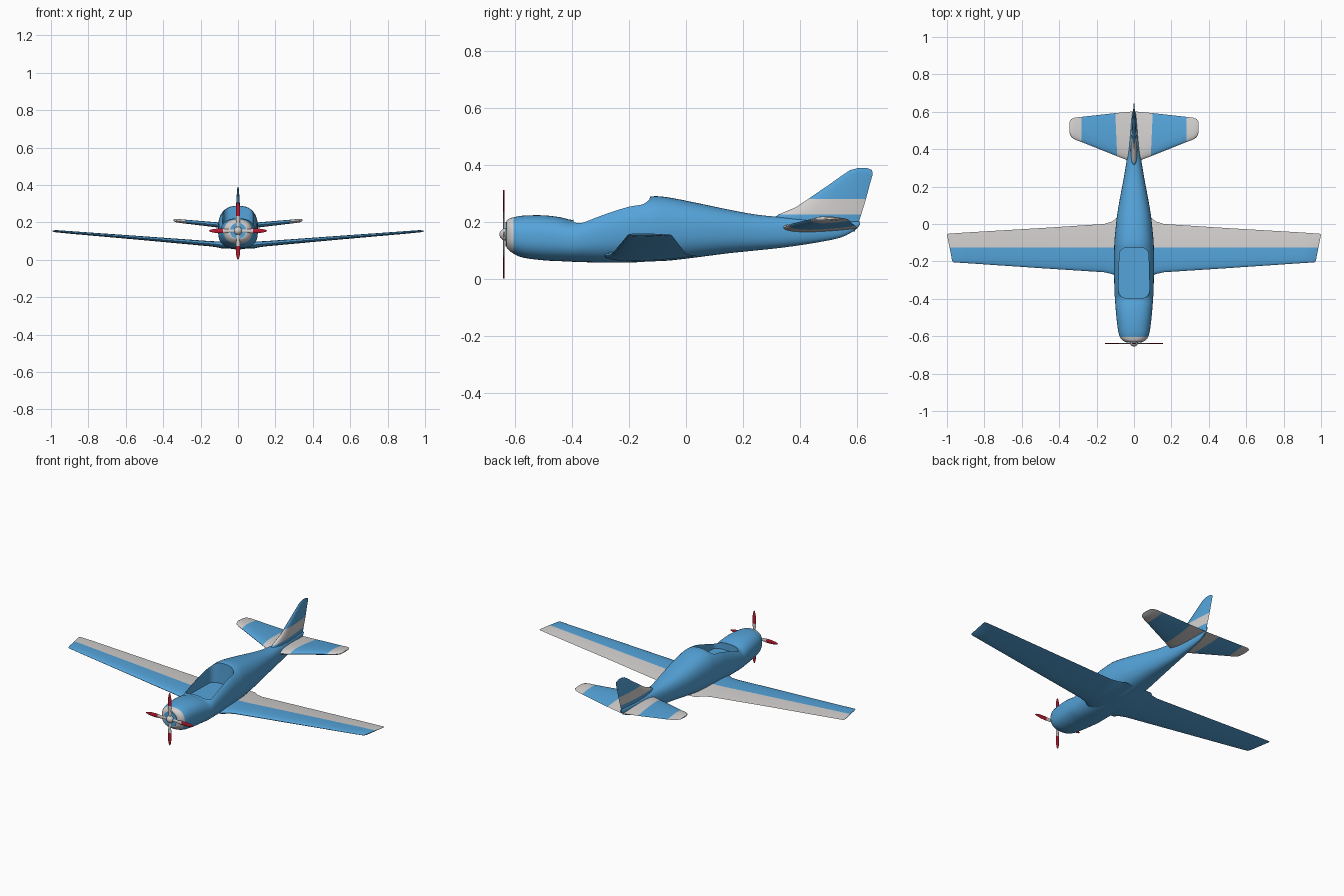
import bpy, bmesh, math
from mathutils import Vector

if "Cube" in bpy.data.objects:
    bpy.data.objects.remove(bpy.data.objects["Cube"])


def material(name, rgb):
    m = bpy.data.materials.new(name)
    m.diffuse_color = (*rgb, 1)
    m.use_nodes = True
    m.node_tree.nodes["Principled BSDF"].inputs["Base Color"].default_value = m.diffuse_color
    return m


BLUE = material("sky_blue", (0.09, 0.37, 0.70))
WHITE = material("pale_grey", (0.65, 0.63, 0.62))
RED = material("crimson", (0.50, 0.01, 0.03))


def loft(name, rings, mats, rule=lambda c, n: 0, angle=40):
    """Skin closed rings of equal size, cap the ends, colour faces by rule."""
    bm = bmesh.new()
    vs = [[bm.verts.new(p) for p in r] for r in rings]
    n = len(rings[0])
    for a, b in zip(vs, vs[1:]):
        for j in range(n):
            k = (j + 1) % n
            bm.faces.new((a[j], a[k], b[k], b[j]))
    bm.faces.new(vs[0][::-1])
    bm.faces.new(vs[-1])
    bmesh.ops.recalc_face_normals(bm, faces=bm.faces)
    for f in bm.faces:
        f.material_index = rule(f.calc_center_median(), f.normal)
    me = bpy.data.meshes.new(name)
    bm.to_mesh(me)
    bm.free()
    for m in mats:
        me.materials.append(m)
    ob = bpy.data.objects.new(name, me)
    bpy.context.collection.objects.link(ob)
    smooth(ob, angle)
    return ob


def smooth(ob, angle=40):
    bpy.ops.object.select_all(action='DESELECT')
    ob.select_set(True)
    bpy.context.view_layer.objects.active = ob
    bpy.ops.object.shade_smooth_by_angle(angle=math.radians(angle))


def oval(y, hw, zb, zt, e=2.0, n=40):
    """Superellipse ring standing across the y axis."""
    def p(v):
        return math.copysign(abs(v) ** (2 / e), v)
    ts = [2 * math.pi * i / n for i in range(n)]
    return [(hw * p(math.cos(t)), y, (zb + zt) / 2 + (zt - zb) / 2 * p(math.sin(t))) for t in ts]


def foil(lead, trail, thick, split=0.52):
    """Aerofoil outline as (chord fraction, y, offset)."""
    up = [1, 0.9, 0.75, split, 0.3, 0.15, 0.06, 0.015, 0]

    def half(f):
        return 0 if f in (0, 1) else 5 * thick * (
            0.2969 * f ** 0.5 - 0.126 * f - 0.3516 * f ** 2 + 0.2843 * f ** 3 - 0.1015 * f ** 4)
    pts = [(f, half(f)) for f in up] + [(f, -half(f)) for f in up[-2:0:-1]]
    return [(f, lead + f * (trail - lead), h) for f, h in pts]


def refine(keys, steps=3):
    """Catmull-Rom interpolation between key sections."""
    out = []
    for i in range(len(keys) - 1):
        p0, p1, p2, p3 = (Vector(keys[min(max(i + d, 0), len(keys) - 1)]) for d in (-1, 0, 1, 2))
        for s in range(steps):
            t = s / steps
            out.append(0.5 * (2 * p1 + (p2 - p0) * t + (2 * p0 - 5 * p1 + 4 * p2 - p3) * t * t
                              + (3 * p1 - p0 - 3 * p2 + p3) * t ** 3))
    return out + [Vector(keys[-1])]


# fuselage: y, half width, bottom, top
body = [(-.63, .048, .110, .203), (-.622, .062, .10, .210), (-.605, .075, .087, .215),
        (-.57, .085, .073, .221), (-.5, .094, .064, .222), (-.44, .099, .061, .215),
        (-.40, .102, .059, .206), (-.37, .104, .058, .217), (-.3, .106, .056, .246),
        (-.2, .107, .056, .279), (-.13, .106, .060, .287), (-.1, .105, .061, .289),
        (-.05, .101, .064, .283), (.05, .09, .076, .263), (.15, .073, .089, .242),
        (.25, .054, .099, .224), (.35, .038, .110, .215), (.45, .025, .125, .210),
        (.54, .015, .143, .205), (.59, .009, .168, .2), (.61, .004, .188, .2)]
fuselage = loft("fuselage", [oval(*k, e=2.4) for k in refine(body)], [BLUE, WHITE],
                lambda c, n: int(c.y < -.605))

# open cockpit: rounded, slightly tapered cutter
plan = []
for cx, cy, a0 in ((.04, -.165, 0), (-.04, -.165, 90), (-.045, -.357, 180), (.045, -.357, 270)):
    for i in range(7):
        a = math.radians(a0 + 15 * i)
        plan.append((cx + .038 * math.cos(a), cy + .038 * math.sin(a)))
cutter = loft("cockpit_cutter", [[(x, y, z) for x, y in plan] for z in (.165, .4)], [BLUE])
cutter.hide_render = True
mod = fuselage.modifiers.new("cockpit", 'BOOLEAN')
mod.operation, mod.solver, mod.object = 'DIFFERENCE', 'EXACT', cutter
bpy.context.view_layer.objects.active = fuselage
bpy.ops.object.modifier_apply(modifier=mod.name)
bpy.data.objects.remove(cutter)
smooth(fuselage)


def span(keys, split_y=None):
    """Mirrored aerofoil rings from x, sweep of tip, lead, trail, z, thickness."""
    rings = []
    for x, shear, a, b, z, t in keys:
        s = 0.52 if split_y is None else (split_y - a) / (b - a)
        rings.append([(x + shear * f, y, z + h) for f, y, h in foil(a, b, t, s)])
    left = [[(-x, y, z) for x, y, z in r] for r in rings[:0:-1]]
    return left + rings


# main wing, pale rear half on the upper side
wing = [(0, 0, -.29, .04, .078, .040), (.09, 0, -.285, .036, .080, .037),
        (.115, 0, -.268, .014, .083, .031), (.16, 0, -.258, .0, .087, .028),
        (.5, 0, -.236, -.022, .115, .021), (.9, .01, -.209, -.046, .147, .014),
        (.965, .027, -.205, -.052, .153, .012), (.972, .028, -.198, -.057, .1545, .003)]
loft("wing", span(wing, -.126), [BLUE, WHITE], lambda c, n: int(c.y > -.126 and n.z > .5))

# tailplane with pale root and tip bands
tail = [(0, 0, .32, .602, .176, .032), (.045, 0, .345, .598, .18, .030),
        (.09, .01, .362, .593, .185, .028), (.28, 0, .438, .573, .204, .021),
        (.315, 0, .451, .569, .208, .020), (.335, 0, .464, .561, .21, .017),
        (.345, 0, .486, .546, .211, .006)]
loft("tailplane", span(tail), [BLUE, WHITE], lambda c, n: int(abs(c.x) > .28 or abs(c.x) < .094))

# fin and rudder: z, lead, trail, thickness
fin = [(.165, .5, .592, .018), (.2, .29, .607, .036), (.225, .325, .615, .034),
       (.25, .385, .623, .027), (.28, .43, .632, .022), (.33, .503, .645, .016),
       (.365, .552, .655, .011), (.381, .577, .653, .008), (.388, .605, .635, .003)]
loft("fin", [[(h, y, z) for f, y, h in foil(a, b, t)] for z, a, b, t in fin], [BLUE, WHITE],
     lambda c, n: int(.225 < c.z < .28))

# nose: intake disc and spinner
HUB = .155
for name, mat, rings in (
        ("intake_disc", BLUE, ((-.633, .043), (-.628, .043))),
        ("spinner", WHITE, ((-.655, .003), (-.652, .011), (-.645, .018), (-.637, .022), (-.625, .023)))):
    loft(name, [oval(y, r, HUB - r, HUB + r, n=24) for y, r in rings], [mat])

# four propeller blades: radius, half width
blade = [(.01, .006), (.05, .009), (.08, .012), (.11, .012), (.135, .009), (.15, .005), (.155, .001)]
for i in range(4):
    ca, sa = math.cos(i * math.pi / 2), math.sin(i * math.pi / 2)
    rings = []
    for r, w in blade:
        sec = [(w * math.cos(t), .0025 * math.sin(t)) for t in (k * math.pi / 4 for k in range(8))]
        rings.append([(r * sa + u * ca, -.639 + d, HUB + r * ca - u * sa) for u, d in sec])
    loft(f"propeller_blade_{i + 1}", rings, [WHITE, RED],
         lambda c, n: int(max(abs(c.x), abs(c.z - HUB)) > .08))
